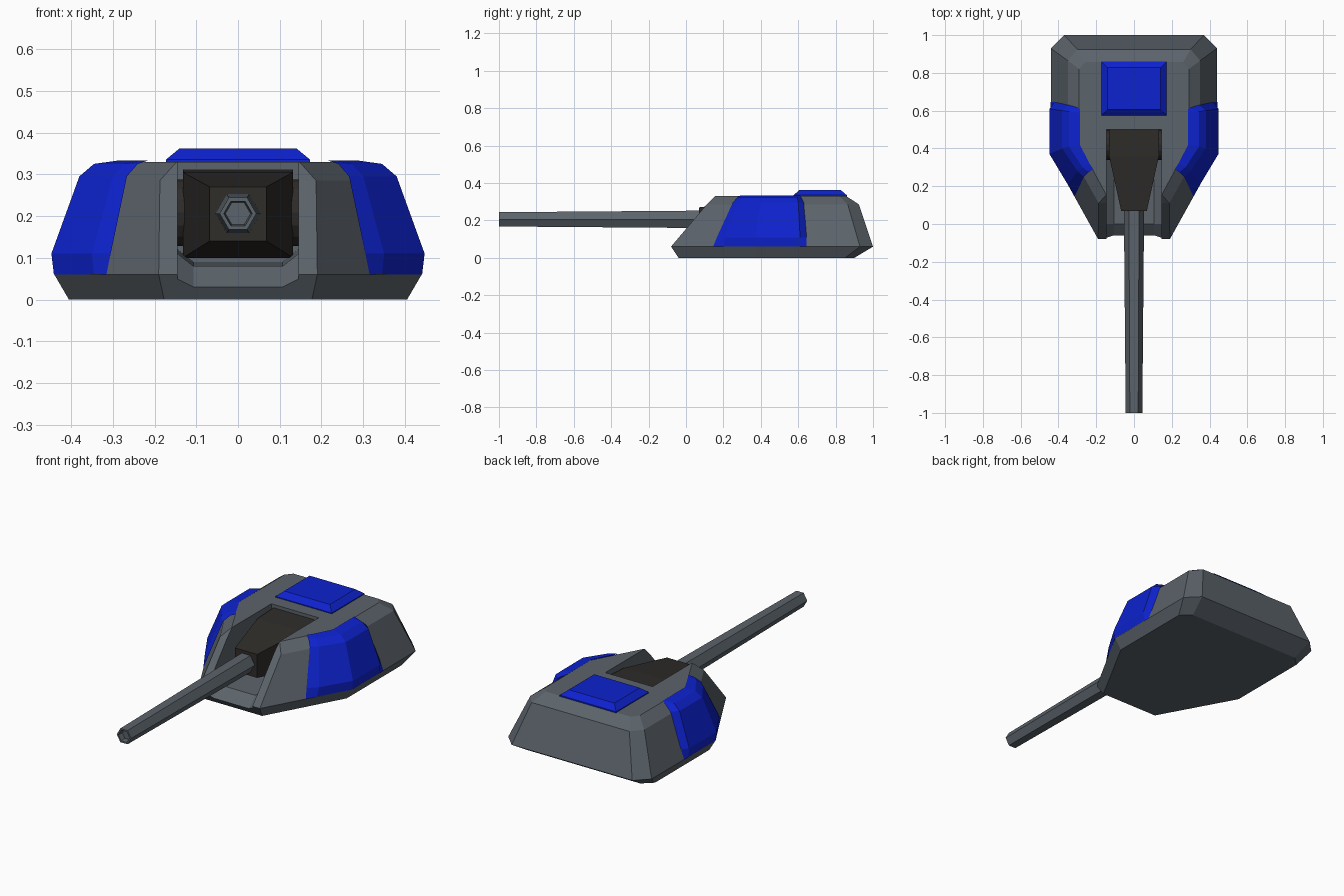
import bpy, bmesh, math
from mathutils import Vector

if "Cube" in bpy.data.objects:
    bpy.data.objects.remove(bpy.data.objects["Cube"])


def make_material(name, rgb):
    mat = bpy.data.materials.new(name)
    mat.use_nodes = True
    mat.diffuse_color = (*rgb, 1)
    mat.node_tree.nodes["Principled BSDF"].inputs["Base Color"].default_value = (*rgb, 1)
    return mat


GREY = make_material("steel grey", (0.105, 0.125, 0.145))
BLUE = make_material("team blue", (0.004, 0.016, 0.62))
DARK = make_material("dark gunmetal", (0.028, 0.026, 0.023))


def loft(name, rings, mat, closed=True):
    """Skin a list of point rings; closed rings also get end caps."""
    bm = bmesh.new()
    rows = [[bm.verts.new(p) for p in ring] for ring in rings]
    n = len(rows[0])
    for a, b in zip(rows, rows[1:]):
        for i in range(n if closed else n - 1):
            j = (i + 1) % n
            bm.faces.new((a[i], a[j], b[j], b[i]))
    if closed:
        bm.faces.new(rows[0])
        bm.faces.new(rows[-1])
    bmesh.ops.recalc_face_normals(bm, faces=bm.faces)
    mesh = bpy.data.meshes.new(name)
    bm.to_mesh(mesh)
    bm.free()
    mesh.materials.append(mat)
    obj = bpy.data.objects.new(name, mesh)
    bpy.context.collection.objects.link(obj)
    return obj


def mirrored(half, z):
    """Full horizontal outline from its +x half."""
    return [(x, y, z) for x, y in half] + [(-x, y, z) for x, y in reversed(half)]


def rect_y(hx, y, z0, z1):
    return [(-hx, y, z0), (hx, y, z0), (hx, y, z1), (-hx, y, z1)]


def rect_z(hx, y0, y1, z):
    return [(-hx, y0, z), (hx, y0, z), (hx, y1, z), (-hx, y1, z)]


def hexagon(r, y, z=0.206):
    return [(r * math.cos(i * math.pi / 3), y, z + r * math.sin(i * math.pi / 3))
            for i in range(6)]


# Turret hull: stacked outlines from the base to the roof
hull = loft("turret_hull", [
    mirrored([(.177, -.04), (.405, .375), (.405, .85), (.35, .90)], 0),
    mirrored([(.19, -.08), (.44, .37), (.44, .93), (.37, 1.0)], .06),
    mirrored([(.187, .11), (.35, .40), (.35, .865), (.30, .925)], .285),
    mirrored([(.147, .155), (.29, .42), (.29, .82), (.26, .857)], .33),
], GREY)


# Gun slot cut through the front of the hull, with chamfered floor edges
def slot_section(y, z):
    return [(-.107, y, z), (.107, y, z), (.145, y, z + .03),
            (.145, y, .6), (-.145, y, .6), (-.145, y, z + .03)]


cutter = loft("slot_cutter", [slot_section(-.16, -.053), slot_section(0, .08),
                              slot_section(.5, .09)], GREY)
cutter.hide_render = True
cutter.hide_viewport = True
cutter.display_type = 'WIRE'
cut = hull.modifiers.new("gun slot", 'BOOLEAN')
cut.object = cutter
cut.operation = 'DIFFERENCE'
cut.solver = 'EXACT'

# Tapered gun mantlet and its trunnion drum
loft("gun_mantlet", [rect_y(.068, .07, .14, .27), rect_y(.132, .36, .10, .305),
                     rect_y(.132, .499, .10, .312)], DARK)
drum = [[(x, .42 + .08 * math.cos(i * math.pi / 8), .208 + .08 * math.sin(i * math.pi / 8))
         for i in range(16)] for x in (-.146, .146)]
loft("trunnion_drum", drum, DARK)

# Six-sided barrel with a recessed muzzle
loft("gun_barrel", [hexagon(.054, .12), hexagon(.044, -1), hexagon(.034, -1),
                    hexagon(.030, -.97)], GREY)

# Roof hatch
loft("roof_hatch", [rect_z(.173, .575, .86, .328), rect_z(.173, .575, .86, .335),
                    rect_z(.14, .605, .828, .362)], BLUE)

# Cheek armour: rows rise from the hull's widest edge onto the roof
cheek_rows = [
    (.06, [(.315, .145), (.345, .20), (.441, .37), (.441, .61), (.441, .645)]),
    (.11, [(.305, .165), (.35, .21), (.447, .37), (.447, .61), (.421, .645)]),
    (.295, [(.266, .25), (.30, .28), (.38, .40), (.38, .60), (.345, .63)]),
    (.325, [(.24, .275), (.272, .30), (.345, .41), (.345, .595), (.298, .615)]),
    (.333, [(.215, .29), (.235, .32), (.287, .42), (.287, .59), (.287, .61)]),
]
for side, label in ((1, "left"), (-1, "right")):
    panel = loft(label + "_cheek_armour",
                 [[(side * x, y, z) for x, y in row] for z, row in cheek_rows],
                 BLUE, closed=False)
    # Open shell: make its faces point away from the hull
    mesh = panel.data
    if sum(p.normal.dot(Vector((side, 0, .5))) for p in mesh.polygons) < 0:
        mesh.flip_normals()
